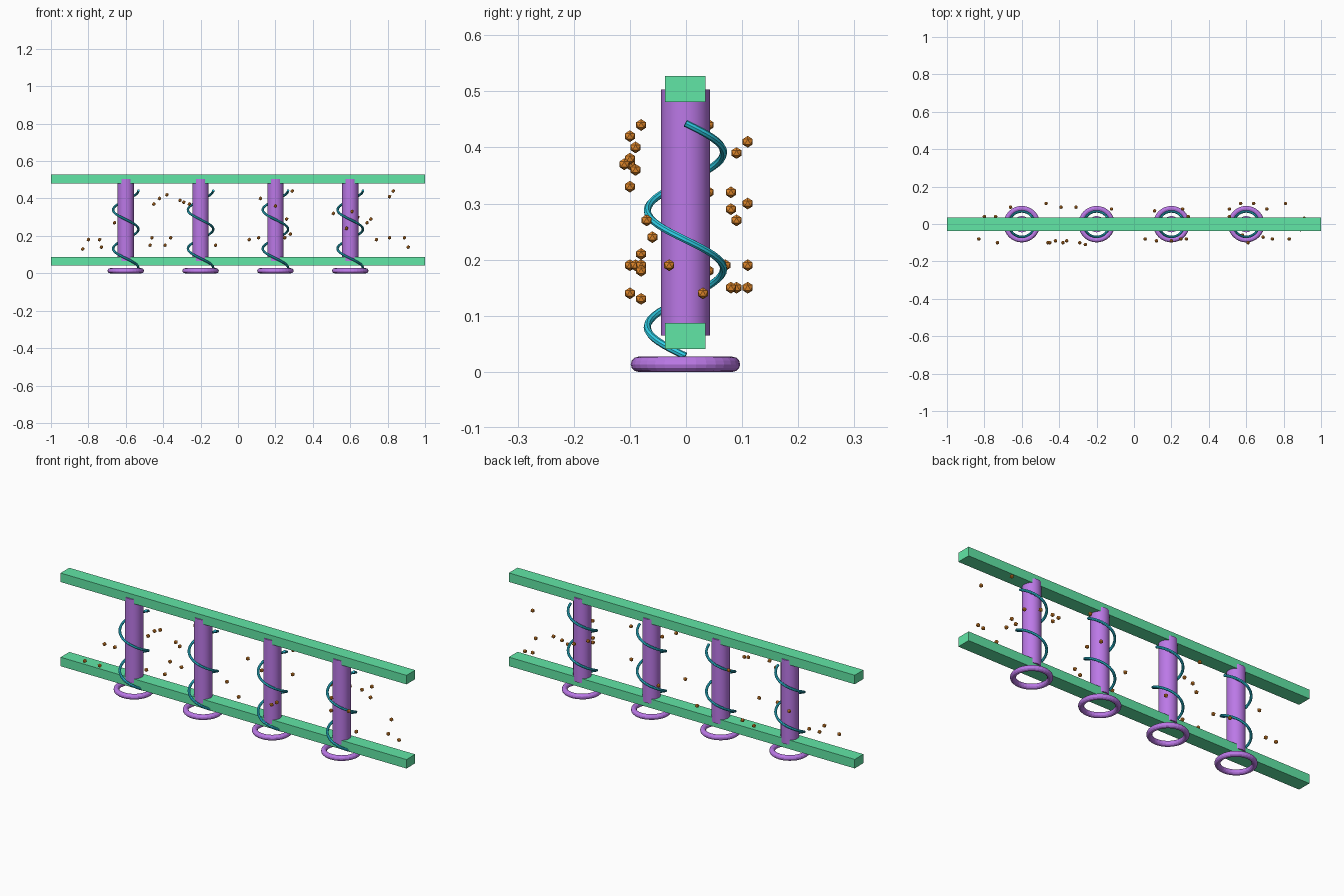
import bpy
import math

if "Cube" in bpy.data.objects:
    bpy.data.objects.remove(bpy.data.objects["Cube"], do_unlink=True)


def make_material(name, color):
    material = bpy.data.materials.new(name)
    material.use_nodes = True
    material.diffuse_color = (*color, 1)
    for node in material.node_tree.nodes:
        if node.type == "BSDF_PRINCIPLED":
            node.inputs["Base Color"].default_value = (*color, 1)
    return material


green = make_material("rail green", (0.12, 0.79, 0.38))
purple = make_material("column purple", (0.5, 0.19, 0.8))
teal = make_material("spiral teal", (0.03, 0.66, 0.85))
amber = make_material("bead amber", (0.8, 0.26, 0.025))


def finish(name, material, smooth=False):
    """Name and colour the active object, then shade it."""
    part = bpy.context.object
    part.name = name
    part.data.materials.append(material)
    if smooth:
        bpy.ops.object.shade_smooth_by_angle(angle=math.radians(35))


CENTRE_Y = -0.001
COIL_RADIUS = 0.068
COIL_TURNS = 2
COIL_STEPS = 64

# Long horizontal rails
for name, height in (("lower_rail", 0.064), ("upper_rail", 0.504)):
    bpy.ops.mesh.primitive_cube_add(size=1, location=(0, CENTRE_Y, height))
    bpy.context.object.scale = (2, 0.072, 0.047)
    bpy.ops.object.transform_apply(location=False, rotation=False, scale=True)
    finish(name, green)


def add_spiral(name, x):
    """Tube winding clockwise around a column from bottom to top."""
    curve = bpy.data.curves.new(name, "CURVE")
    curve.dimensions = "3D"
    curve.bevel_depth = 0.0065
    curve.bevel_resolution = 2
    curve.use_fill_caps = True
    spline = curve.splines.new("POLY")
    spline.points.add(COIL_STEPS)
    for step, point in enumerate(spline.points):
        t = step / COIL_STEPS
        angle = -t * COIL_TURNS * math.tau
        point.co = (COIL_RADIUS * math.cos(angle),
                    COIL_RADIUS * math.sin(angle),
                    0.028 + 0.415 * t, 1)
    spiral = bpy.data.objects.new(name, curve)
    spiral.location = (x, CENTRE_Y, 0)
    bpy.context.collection.objects.link(spiral)
    bpy.ops.object.select_all(action="DESELECT")
    spiral.select_set(True)
    bpy.context.view_layer.objects.active = spiral
    bpy.ops.object.convert(target="MESH")
    finish(name, teal, smooth=True)


# Four columns, each with a base ring and a spiral
for index, x in enumerate((-0.6, -0.2, 0.2, 0.6), start=1):
    bpy.ops.mesh.primitive_cylinder_add(
        vertices=24, radius=0.0435, depth=0.438, location=(x, CENTRE_Y, 0.284))
    finish(f"column_{index}", purple, smooth=True)

    bpy.ops.mesh.primitive_torus_add(
        major_segments=32, minor_segments=12, major_radius=0.084,
        minor_radius=0.0135, location=(x, CENTRE_Y, 0.0135))
    finish(f"base_ring_{index}", purple)

    add_spiral(f"spiral_{index}", x)

# Small floating beads, placed in hundredths of a unit
beads = (
    (91, 3, 14), (89, -3, 19), (81, 11, 41), (83, -8, 44), (29, 4, 44),
    (-38, -10, 42), (12, -9, 40), (-31, 9, 39), (-26, -11, 37),
    (-45, -10, 37), (20, -9, 36), (61, -10, 33), (51, 4, 32), (51, 8, 32),
    (57, 11, 30), (71, 8, 29), (-66, 9, 27), (58, -6, 24), (-46, -10, 19),
    (-36, -9, 19), (6, -8, 18), (-73, -10, 14), (-83, -8, 13),
    (81, 11, 19), (74, -8, 18), (-80, 4, 18), (-12, 8, 15), (-39, 9, 15),
    (-47, 11, 15), (-42, -9, 40), (-74, 4, 18), (25, -8, 19), (28, -8, 21),
    (26, 8, 29), (11, 7, 19), (-29, -10, 38), (64, 11, 30), (69, -7, 27),
)
for index, place in enumerate(beads, start=1):
    bpy.ops.mesh.primitive_ico_sphere_add(
        subdivisions=1, radius=0.0105,
        location=[value / 100 for value in place])
    finish(f"bead_{index}", amber)
